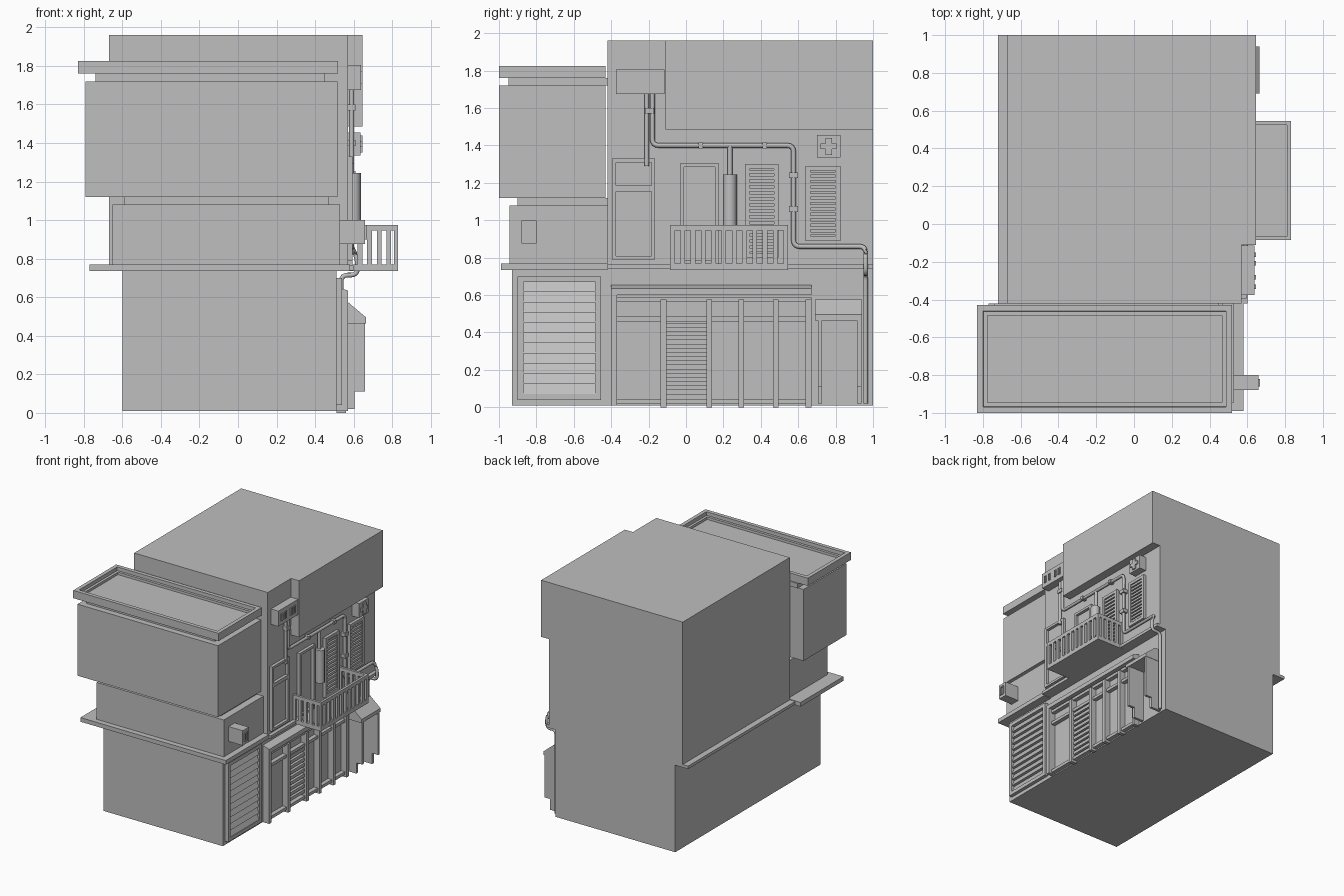
import bpy
import bmesh
from mathutils import Vector, Matrix

default_cube = bpy.data.objects.get("Cube")
if default_cube:
    bpy.data.objects.remove(default_cube, do_unlink=True)

grey = bpy.data.materials.new("plain_grey")
grey.use_nodes = True
COLOUR = (.52, .52, .52, 1)
grey.diffuse_color = COLOUR
for node in grey.node_tree.nodes:
    if node.type == "BSDF_PRINCIPLED":
        node.inputs["Base Color"].default_value = COLOUR

# Shared wall planes
GROUND, FLOOR, ROOF = .01, .74, 1.96
LOW_WALL, WALL, OVERHANG = .51, .57, .645
STREET, JOINT, BACK = -.93, -.42, 1


def add_object(name, mesh):
    mesh.materials.clear()
    mesh.materials.append(grey)
    obj = bpy.data.objects.new(name, mesh)
    bpy.context.collection.objects.link(obj)
    return obj


def finish(name, bm):
    bmesh.ops.recalc_face_normals(bm, faces=bm.faces)
    mesh = bpy.data.meshes.new(name)
    bm.to_mesh(mesh)
    bm.free()
    return add_object(name, mesh)


def add_box(bm, x, y, z):
    centre = Vector(((a + b) / 2 for a, b in (x, y, z)))
    size = [b - a for a, b in (x, y, z)]
    matrix = Matrix.Translation(centre) @ Matrix.Diagonal((*size, 1))
    return bmesh.ops.create_cube(bm, size=1, matrix=matrix)["verts"]


def boxes(name, *parts):
    bm = bmesh.new()
    for part in parts:
        add_box(bm, *part)
    return finish(name, bm)


def prism(name, outline, y):
    """Extrude an x-z outline along y."""
    bm = bmesh.new()
    face = bm.faces.new([bm.verts.new((px, y[0], pz)) for px, pz in outline])
    result = bmesh.ops.extrude_face_region(bm, geom=[face])
    verts = [g for g in result["geom"] if isinstance(g, bmesh.types.BMVert)]
    bmesh.ops.translate(bm, verts=verts, vec=(0, y[1] - y[0], 0))
    return finish(name, bm)


def frame(name, x, y, z, border=.02):
    """Four bars around an opening on the side wall."""
    (ya, yb), (za, zb) = y, z
    return boxes(name,
                 (x, (ya, ya + border), z), (x, (yb - border, yb), z),
                 (x, (ya + border, yb - border), (za, za + border)),
                 (x, (ya + border, yb - border), (zb - border, zb)))


def slats(name, x, y, z, count, fill=.6):
    """Evenly spaced horizontal bars."""
    pitch = (z[1] - z[0]) / count
    starts = [z[0] + pitch * (i + (1 - fill) / 2) for i in range(count)]
    return boxes(name, *[(x, y, (s, s + pitch * fill)) for s in starts])


def pipe(name, points, radius=.013, bend=.035):
    """Round tube with softened corners."""
    pts = [Vector(p) for p in points]
    path = [pts[0]]
    for before, corner, after in zip(pts, pts[1:], pts[2:]):
        start = corner + (before - corner).normalized() * bend
        end = corner + (after - corner).normalized() * bend
        path += [start.lerp(corner, t).lerp(corner.lerp(end, t), t)
                 for t in (0, .25, .5, .75, 1)]
    path.append(pts[-1])
    curve = bpy.data.curves.new(name + "_path", "CURVE")
    curve.dimensions = "3D"
    curve.bevel_depth = radius
    curve.bevel_resolution = 2
    curve.use_fill_caps = True
    spline = curve.splines.new("POLY")
    spline.points.add(len(path) - 1)
    for point, co in zip(spline.points, path):
        point.co = (*co, 1)
    helper = bpy.data.objects.new(name + "_helper", curve)
    mesh = bpy.data.meshes.new_from_object(helper)
    bpy.data.objects.remove(helper)
    for poly in mesh.polygons:
        poly.use_smooth = len(poly.vertices) == 4
    return add_object(name, mesh)


# Main rear building
boxes("rear_ground_floor", ((-.6, LOW_WALL), (JOINT, BACK), (GROUND, FLOOR)))
boxes("rear_upper_floor", ((-.67, WALL), (JOINT, BACK), (FLOOR, ROOF)))
boxes("rear_top_overhang", ((WALL, OVERHANG), (-.11, BACK), (1.485, ROOF)))
boxes("rear_floor_ledge", ((-.72, .6), (JOINT, BACK), (FLOOR, .765)))

# Stacked front building
boxes("front_ground_floor", ((-.6, LOW_WALL), (STREET, JOINT), (GROUND, FLOOR)))
boxes("front_ledge", ((-.77, .58), (-.99, JOINT), (.735, .77)))
boxes("front_middle_floor", ((-.65, .53), (-.945, JOINT), (.77, 1.08)))
boxes("front_neck", ((-.59, .47), (-.9, JOINT), (1.08, 1.12)))
boxes("front_upper_floor", ((-.79, .515), (-1, -.43), (1.12, 1.72)))
boxes("front_roof_neck", ((-.74, .45), (-.95, JOINT), (1.72, 1.76)))

# Roof cap with a stepped recess
bm = bmesh.new()
add_box(bm, (-.83, .52), (-1, -.43), (1.76, 1.825))
top = max(bm.faces, key=lambda f: f.calc_center_median().z)
for width, depth in ((.045, 0), (.001, -.03), (.03, 0), (.001, -.02)):
    bmesh.ops.inset_region(bm, faces=[top], thickness=width, depth=depth)
finish("front_roof_cap", bm)

# Roller shutter on the side of the front building
frame("shutter_frame", (LOW_WALL, .54), (-.9, -.455), (.04, .7), .03)
COUNT, SILL, RISE = 11, .07, .6 / 11
for i in range(COUNT):
    z = SILL + i * RISE
    prism("shutter_slat", [(LOW_WALL, z), (.535, z), (LOW_WALL, z + RISE)],
          (-.87, -.485))

# Garage front with posts, rails and a louvred panel
prism("garage_canopy", [(LOW_WALL, .6), (WALL, .6), (WALL, .635), (LOW_WALL, .655)],
      (-.4, .67))
boxes("garage_side_slab", ((LOW_WALL, WALL), (-.4, -.37), (GROUND, .6)))
post_x = (LOW_WALL, .56)
boxes("garage_posts", *[(post_x, (y, y + .03), (0, .575))
                        for y in (-.135, .11, .28, .465, .64)])
boxes("garage_rails", *[((LOW_WALL, .545), (-.37, .67), (z, z + .025))
                        for z in (.02, .46, .565)])
slats("garage_louvres", (LOW_WALL, .54), (-.105, .11), (.06, .46), 9)

# Covered entry
prism("entry_awning", [(LOW_WALL, .465), (.665, .465), (.665, .495), (WALL, .575),
                       (LOW_WALL, .575)], (.69, .94))
for y in (.705, .915):
    boxes("entry_side_panel", ((LOW_WALL, .605), (y, y + .022), (.02, .465)),
          ((.605, .66), (y, y + .022), (.11, .465)))

# Balcony with railings
RAIL_X, BAL_Y, BAL_Z = (.81, .83), (-.085, .545), (.735, .975)
boxes("balcony_floor", ((WALL, .83), BAL_Y, (.735, .77)))
boxes("balcony_top_rail", (RAIL_X, BAL_Y, (.945, .975)),
      *[((WALL, .81), (y, y + .02), (.945, .975)) for y in (-.085, .525)])
pitch = .605 / 11
boxes("balcony_front_bars", *[(RAIL_X, (y, y + .025), (.77, .945)) for y in
                              [BAL_Y[0] + i * pitch for i in range(12)]])
for side in (-.085, .525):
    boxes("balcony_side_bars", *[((x, x + .025), (side, side + .02), (.77, .945))
                                 for x in [WALL + i * .05 for i in range(5)]])

# Upper doors and louvred windows
trim = (WALL, .595)
frame("left_door_frame", trim, (-.395, -.165), (.79, 1.33))
boxes("left_door_bar", (trim, (-.375, -.185), (1.155, 1.185)))
frame("balcony_door_frame", trim, (-.03, .175), (.765, 1.305))
for label, y, z, count in (("centre", (.315, .495), (.8, 1.3), 14),
                           ("right", (.64, .825), (.89, 1.29), 12)):
    frame(label + "_window_frame", trim, y, z, .025)
    inner = (y[0] + .025, y[1] - .025)
    slats(label + "_window_slats", (WALL, .59), inner, (z[0] + .025, z[1] - .025), count)

# Wall boxes
boxes("front_wall_unit", ((.53, .66), (-.88, -.8), (.875, 1)))
frame("front_wall_unit_grille", (.66, .668), (-.86, -.82), (.9, .975), .01)
boxes("meter_box", ((WALL, .638), (-.375, -.115), (1.675, 1.805)))
for y in (-.345, -.295, -.22, -.175):
    frame("meter_slot", (.638, .645), (y, y + .025), (1.71, 1.77), .006)
boxes("vent_box", ((WALL, .635), (.7, .825), (1.335, 1.455)))
boxes("vent_cross", ((.635, .645), (.745, .78), (1.35, 1.44)),
      ((.635, .645), (.72, .805), (1.38, 1.41)))

# Pipes and clamps
PX = .59
pipe("short_pipe", [(PX, -.21, 1.68), (PX, -.21, 1.29)])
pipe("long_pipe", [(PX, -.18, 1.68), (PX, -.18, 1.4), (PX, .575, 1.4),
                   (PX, .575, .86), (PX, .96, .86), (.62, .96, .8), (.62, .96, .715),
                   (.535, .96, .715), (.535, .96, .02)])
pipe("branch_pipe", [(PX, .235, 1.4), (PX, .235, 1.24)])
pipe("tank", [(.6, .235, 1.245), (.6, .235, .97)], radius=.037)
for y, z in ((-.195, 1.585), (.08, 1.4), (.42, 1.4), (.575, 1.24), (.575, 1.06)):
    across = .012 if z == 1.4 else .025
    boxes("pipe_clamp", ((WALL, .61), (y - across, y + across), (z - .015, z + .015)))
